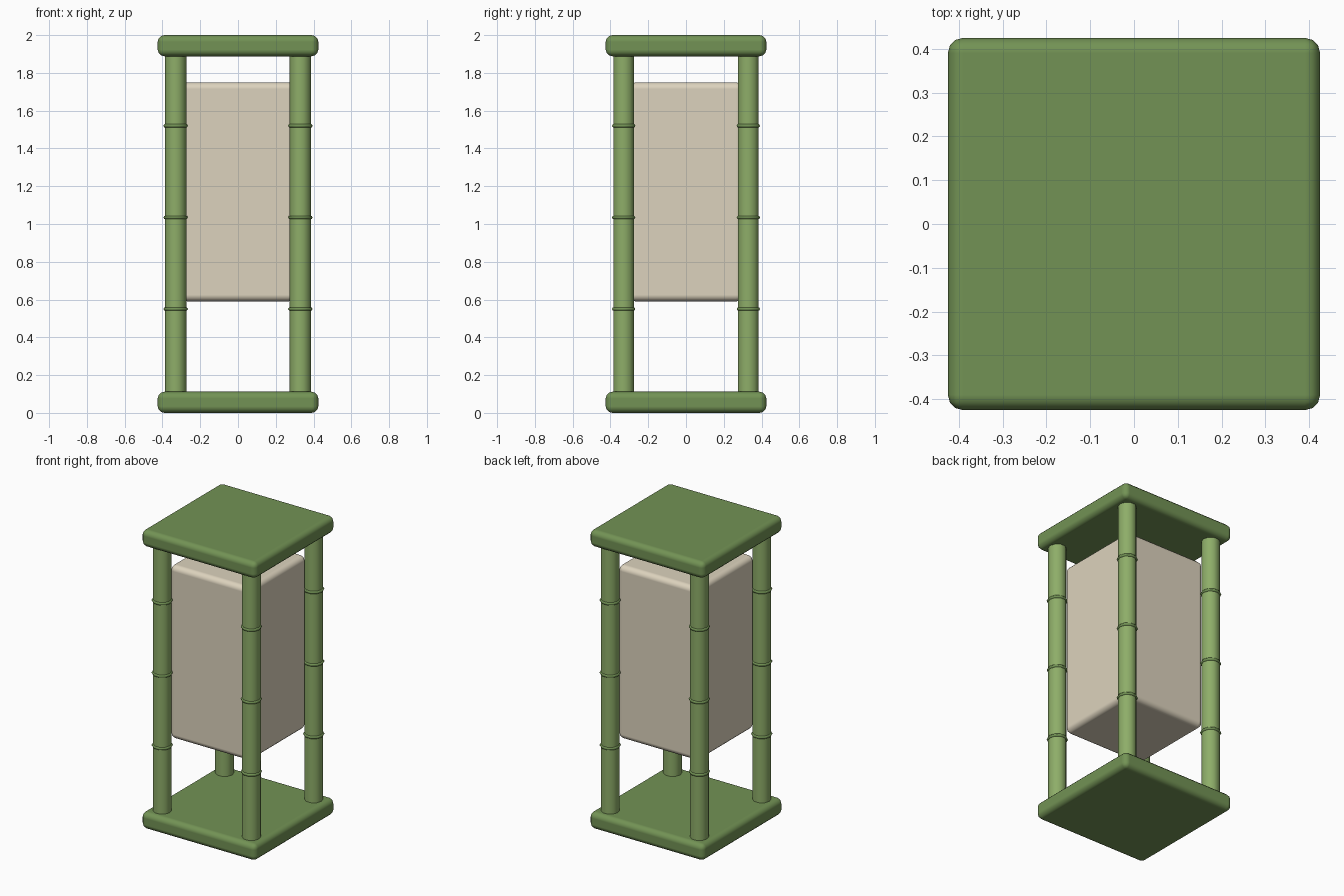
import bpy
import math

if "Cube" in bpy.data.objects:
    bpy.data.objects.remove(bpy.data.objects["Cube"])


def material(name, color):
    m = bpy.data.materials.new(name)
    m.diffuse_color = color
    m.use_nodes = True
    m.node_tree.nodes["Principled BSDF"].inputs["Base Color"].default_value = m.diffuse_color
    return m


plate_green = material("plate_green", (0.17, 0.29, 0.09, 1))
post_green = material("post_green", (0.27, 0.42, 0.14, 1))
ring_green = material("ring_green", (0.17, 0.29, 0.09, 1))
paper = material("paper", (0.72, 0.65, 0.51, 1))


def rounded_box(name, size, z, radius, mat):
    bpy.ops.mesh.primitive_cube_add(size=1, location=(0, 0, z))
    ob = bpy.context.object
    ob.name = name
    ob.scale = size
    bpy.ops.object.transform_apply(location=False, rotation=False, scale=True)
    bpy.ops.object.shade_smooth()
    bev = ob.modifiers.new("round_edges", 'BEVEL')
    bev.width = radius
    bev.segments = 3
    bev.harden_normals = True
    ob.data.materials.append(mat)


# Base and roof plates
PLATE = 0.112
rounded_box("base_plate", (0.85, 0.85, PLATE), PLATE / 2, 0.035, plate_green)
rounded_box("roof_plate", (0.85, 0.85, PLATE), 2 - PLATE / 2, 0.035, plate_green)

# Paper lamp body
rounded_box("paper_shade", (0.60, 0.60, 1.16), 1.17, 0.035, paper)

# Bamboo corner posts with node rings
for side, sx in (("left", -1), ("right", 1)):
    for end, sy in (("front", -1), ("back", 1)):
        x, y = 0.33 * sx, 0.33 * sy
        bpy.ops.mesh.primitive_cylinder_add(
            vertices=10, radius=0.057, depth=1.82,
            location=(x, y, 1.0), rotation=(0, 0, math.pi / 2))
        post = bpy.context.object
        post.name = f"{end}_{side}_post"
        post.data.materials.append(post_green)
        bpy.ops.object.shade_smooth_by_angle(angle=math.radians(50))
        for i, z in enumerate((0.55, 1.035, 1.52)):
            bpy.ops.mesh.primitive_torus_add(
                major_segments=10, minor_segments=6,
                major_radius=0.055, minor_radius=0.010, location=(x, y, z))
            ring = bpy.context.object
            ring.name = f"{end}_{side}_node_{i + 1}"
            ring.data.materials.append(ring_green)
            bpy.ops.object.shade_smooth()
